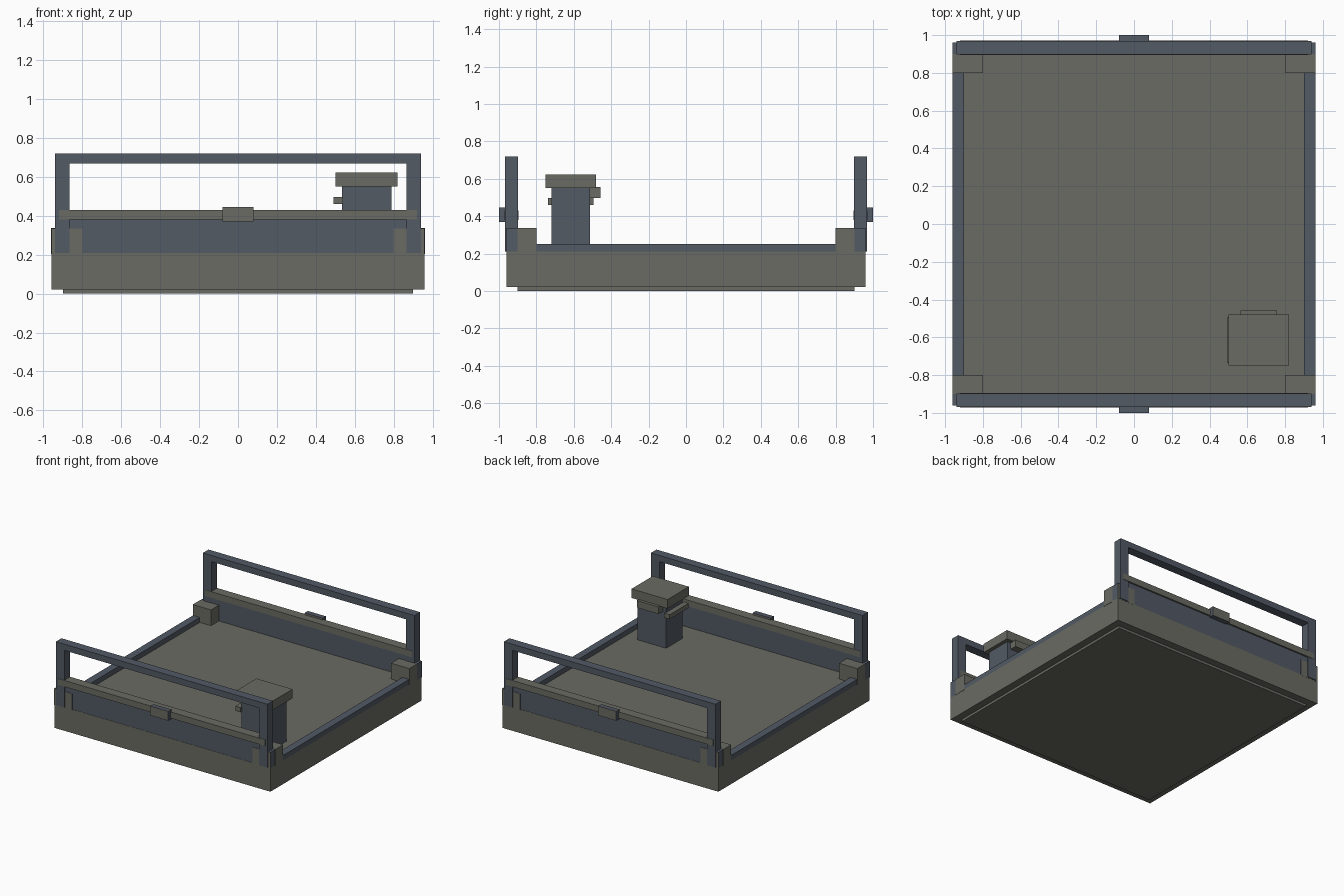
import bpy
import bmesh

if "Cube" in bpy.data.objects:
    bpy.data.objects.remove(bpy.data.objects["Cube"])


def material(name, rgb):
    m = bpy.data.materials.new(name)
    m.diffuse_color = (*rgb, 1.0)
    m.use_nodes = True
    m.node_tree.nodes["Principled BSDF"].inputs["Base Color"].default_value = m.diffuse_color
    return m


GREY = material("warm_grey", (0.146, 0.146, 0.127))
BLUE = material("slate_blue", (0.085, 0.103, 0.13))


def box(name, x, y, z, mat, y_face_mat=None):
    """Axis-aligned box from (min, max) ranges; y-facing sides may differ in colour."""
    bm = bmesh.new()
    bmesh.ops.create_cube(bm, size=1.0)
    for v in bm.verts:
        v.co = [(a + b) / 2 + c * abs(b - a) for c, (a, b) in zip(v.co, (x, y, z))]
    bm.normal_update()
    mesh = bpy.data.meshes.new(name)
    mesh.materials.append(mat)
    if y_face_mat:
        mesh.materials.append(y_face_mat)
        for f in bm.faces:
            f.material_index = 1 if abs(f.normal.y) > 0.9 else 0
    bm.to_mesh(mesh)
    bm.free()
    ob = bpy.data.objects.new(name, mesh)
    bpy.context.collection.objects.link(ob)
    return ob


# Platform and base plate
box("base_plate", (-0.9, 0.9), (-0.9, 0.9), (0, 0.03), GREY)
box("platform", (-0.96, 0.96), (-0.96, 0.96), (0.02, 0.21), GREY)

# Low side rims
for side, s in (("left", -1), ("right", 1)):
    box(f"{side}_rim", (s * 0.9, s * 0.96), (-0.96, 0.96), (0.21, 0.25), BLUE)

# Front and back ends: panel, guard frame, rail, latch, corner blocks
for end, e in (("front", -1), ("back", 1)):
    outer = (e * 0.897, e * 0.968)
    box(f"{end}_panel", (-0.9, 0.9), (e * 0.9, e * 0.958), (0.21, 0.39), BLUE)
    box(f"{end}_top_rail", (-0.94, 0.94), outer, (0.67, 0.72), BLUE)
    box(f"{end}_mid_rail", (-0.92, 0.92), (e * 0.895, e * 0.971), (0.38, 0.43), GREY)
    box(f"{end}_latch", (-0.08, 0.08), (e * 0.96, e * 1.0), (0.37, 0.445), BLUE, GREY)
    for side, s in (("left", -1), ("right", 1)):
        box(f"{end}_{side}_post", (s * 0.865, s * 0.94), outer, (0.21, 0.69), BLUE)
        box(f"{end}_{side}_corner_block", (s * 0.8, s * 0.962),
            (e * 0.8, e * 0.9), (0.205, 0.337), GREY)
        box(f"{end}_{side}_corner_end", (s * 0.8, s * 0.96),
            (e * 0.895, e * 0.961), (0.205, 0.336), BLUE, GREY)

# Control pedestal
box("pedestal_column", (0.535, 0.79), (-0.72, -0.512), (0.205, 0.56), BLUE)
box("pedestal_cap", (0.5, 0.82), (-0.75, -0.48), (0.55, 0.623), GREY)
box("pedestal_screen", (0.565, 0.757), (-0.512, -0.457), (0.498, 0.555), GREY)
box("pedestal_side_bar", (0.492, 0.54), (-0.737, -0.495), (0.46, 0.497), GREY)
